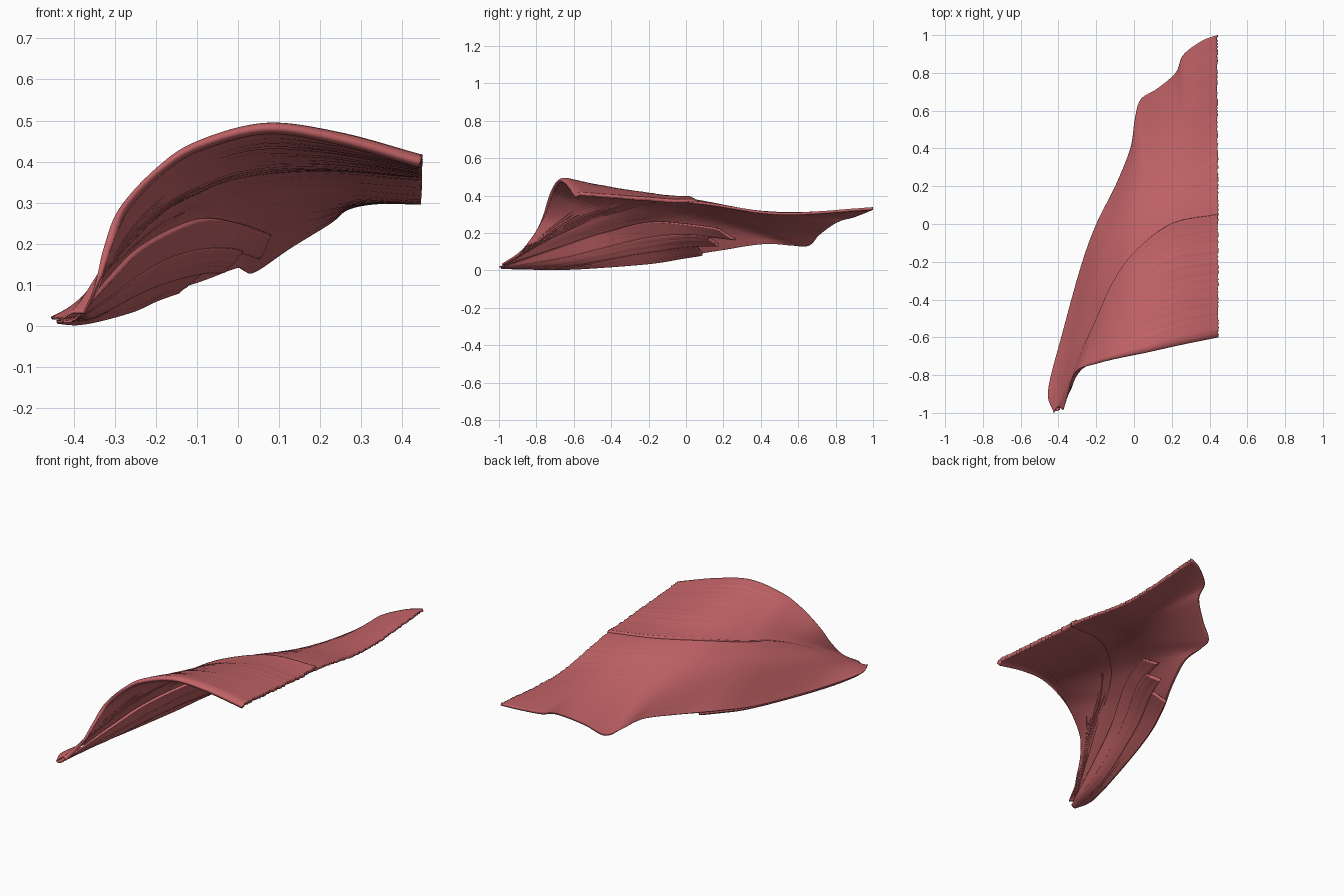
import bpy, math, random
from mathutils import Vector

if "Cube" in bpy.data.objects:
    bpy.data.objects.remove(bpy.data.objects["Cube"])

random.seed(4)
mat = bpy.data.materials.new("muscle red")
mat.diffuse_color = (0.54, 0.125, 0.135, 1)
mat.use_nodes = True
mat.node_tree.nodes["Principled BSDF"].inputs["Base Color"].default_value = mat.diffuse_color


def spline(p, t):
    """Catmull-Rom through the points p, t in 0..1."""
    n = len(p) - 1
    s = min(max(t, 0), 1) * n
    i = min(int(s), n - 1)
    f = s - i
    b, c = p[i], p[i + 1]
    a = p[i - 1] if i > 0 else b * 2 - c
    d = p[i + 2] if i + 2 <= n else c * 2 - b
    return 0.5 * (2 * b + (c - a) * f + (2 * a - 5 * b + 4 * c - d) * f * f
                  + (3 * b - a - 3 * c + d) * f ** 3)


def resample(pts, n=160):
    """Even spacing along a guide curve."""
    p = [Vector(q) for q in pts]
    fine = [spline(p, k / 600) for k in range(601)]
    dist = [0]
    for a, b in zip(fine, fine[1:]):
        dist.append(dist[-1] + (b - a).length)
    out, k = [], 0
    for i in range(n + 1):
        while k < 600 and dist[k] < dist[-1] * i / n - 1e-9:
            k += 1
        out.append(fine[k])
    return out


def sheet(name, guides, v0, v1, rows, thick, u1=(1, 1), shape=None, ragged=0.004, grain=0.0006):
    """Fan of fibres lofted across guides, thinning at the tip; u1 slants the far end."""
    cols = 150
    walk, noise = 0, []
    for j in range(rows + 1):
        walk = 0.6 * walk + random.uniform(-1, 1)
        noise.append((walk, random.uniform(0, 6.3), random.uniform(-1, 1)))
    verts, faces = [], []
    for j in range(rows + 1):
        t = j / rows
        v = v0 + (v1 - v0) * t
        amp, phase, rag = noise[j]
        for i in range(cols + 1):
            u = i / cols * (u1[0] + (u1[1] - u1[0]) * t)
            k = min(int(u * 160), 159)
            co = spline([g[k].lerp(g[k + 1], u * 160 - k) for g in guides], v)
            co.z += grain * amp * min(1, u * 1.6) * (0.6 + 0.4 * math.sin(8 * u + phase))
            if i == cols:
                co.x += ragged * rag
            if shape:
                co += shape(u, t)
            verts.append(co)
    w = cols + 1
    for j in range(rows):
        for i in range(cols):
            a = j * w + i
            faces.append((a, a + 1, a + w + 1, a + w))
    me = bpy.data.meshes.new(name)
    me.from_pydata(verts, [], faces)
    me.materials.append(mat)
    ob = bpy.data.objects.new(name, me)
    bpy.context.collection.objects.link(ob)
    group = ob.vertex_groups.new(name="thin tip")
    for i in range(w):
        group.add([j * w + i for j in range(rows + 1)], min(1, 0.35 + i / 60), 'REPLACE')
    m = ob.modifiers.new("thickness", 'SOLIDIFY')
    m.thickness = thick
    m.offset = -1
    m.vertex_group = group.name
    for o in bpy.context.selected_objects:
        o.select_set(False)
    ob.select_set(True)
    bpy.context.view_layer.objects.active = ob
    bpy.ops.object.shade_smooth_by_angle(angle=math.radians(50))
    return ob


# Guide curves running from the narrow tip to the wide right edge
front = resample([(-.375, -.985, .035), (-.348, -.89, .10), (-.328, -.815, .19), (-.29, -.768, .29),
                  (-.2, -.74, .39), (-.1, -.715, .457), (.07, -.68, .502), (.25, -.64, .477),
                  (.447, -.6, .42)])
crease = resample([(-.40, -.97, .035), (-.30, -.72, .18), (-.2, -.5, .275), (-.12, -.32, .32),
                   (0, -.15, .365), (.2, 0, .385), (.445, .05, .37)])
middle = resample([(-.415, -.98, .028), (-.33, -.65, .125), (-.2, -.25, .225), (-.05, .03, .285),
                   (.1, .2, .31), (.27, .36, .32), (.442, .5, .31)])
back = resample([(-.425, -1, .02), (-.455, -.88, .022), (-.38, -.58, .025), (-.28, -.22, .05),
                 (-.2, 0, .085), (-.1, .2, .115), (-.02, .4, .145), (.005, .56, .142),
                 (.035, .66, .142), (.12, .715, .2), (.22, .8, .262), (.26, .895, .295),
                 (.36, .97, .325), (.44, 1, .338)])
outer = [front, crease, middle, back]


def front_form(u, t):
    """Rolled front lip and a small step at the crease."""
    lip = max(0, 1 - t / 0.06) ** 2
    step = max(0, (t - 0.7) / 0.3) ** 2
    return Vector((0, 0, min(1, u * 2.5) * 0.012 * step - min(1, u * u * 5) * 0.018 * lip))


# Outer layers: front bundle overlapping the back bundle along the crease
sheet("front_bundle", outer, 0, 1 / 3, 90, 0.021, shape=front_form, grain=0.0012)
sheet("back_bundle", outer, 0.31, 1, 130, 0.014)

# Deep layer under the back bundle: three strips with blunt stepped ends
deep = [resample([(-.395, -.985, .02), (-.31, -.68, .125), (-.23, -.45, .2), (-.1, -.2, .26),
                  (0, 0, .25), (.1, .25, .215)]),
        resample([(-.41, -.99, .014), (-.33, -.62, .06), (-.2, -.25, .14), (-.06, .02, .175),
                  (.03, .27, .16)]),
        resample([(-.425, -.99, .012), (-.44, -.87, .014), (-.37, -.57, .016), (-.27, -.21, .042),
                  (-.19, .01, .078), (-.06, .28, .12)])]
for name, v0, v1, u1, thick in (("deep_strip_upper", 0, .4, (.94, 1), .014),
                                ("deep_strip_middle", .36, .7, (.88, .92), .018),
                                ("deep_strip_lower", .68, 1, (.82, .84), .015)):
    sheet(name, deep, v0, v1, 24, thick, u1=u1, ragged=0.002, grain=0.001)
